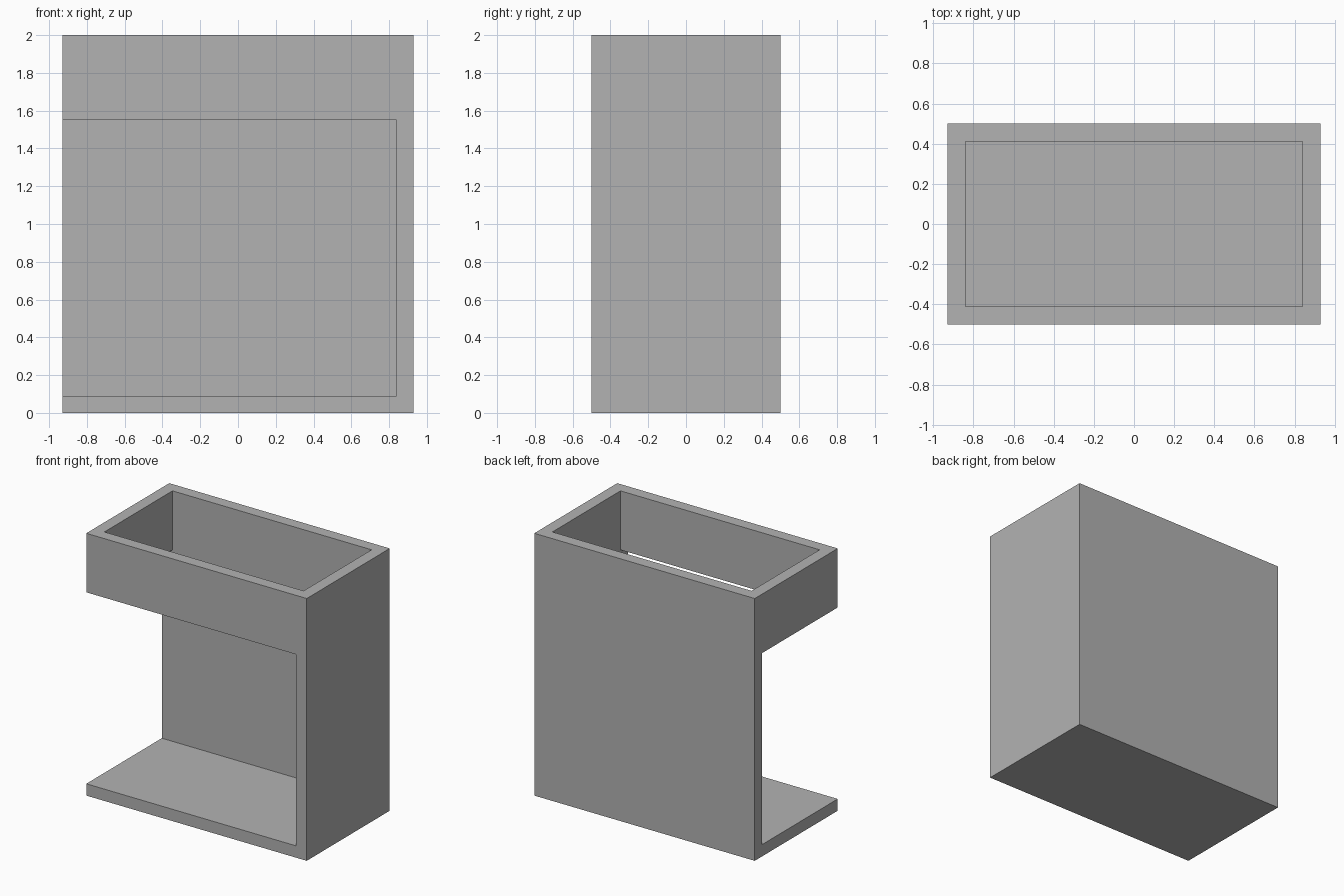
import bpy
from mathutils import Vector

cube = bpy.data.objects.get("Cube")
if cube:
    bpy.data.objects.remove(cube, do_unlink=True)

WIDTH, DEPTH, HEIGHT = 1.86, 1.0, 2.0
WALL = 0.09          # thickness of every panel
COLLAR_BOTTOM = 1.55  # underside of the upper rim
X, Y = WIDTH / 2, DEPTH / 2
OVER = 0.3           # how far cutters reach past the body

grey = bpy.data.materials.new("plain grey")
grey.use_nodes = True
colour = (0.448, 0.448, 0.448, 1)
grey.diffuse_color = colour
grey.node_tree.nodes["Principled BSDF"].inputs["Base Color"].default_value = colour


def box(name, low, high):
    """Axis-aligned box between two corners."""
    low, high = Vector(low), Vector(high)
    bpy.ops.mesh.primitive_cube_add(size=1)
    obj = bpy.context.object
    obj.name = name
    for v in obj.data.vertices:
        v.co = (low + high) / 2 + v.co * (high - low)
    obj.data.materials.append(grey)
    return obj


def cut(body, cutter):
    """Subtract the cutter from the body, then discard it."""
    cutter.hide_render = True
    mod = body.modifiers.new("cut", 'BOOLEAN')
    mod.operation = 'DIFFERENCE'
    mod.solver = 'EXACT'
    mod.object = cutter
    bpy.context.view_layer.objects.active = body
    bpy.ops.object.modifier_apply(modifier=mod.name)
    bpy.data.objects.remove(cutter, do_unlink=True)


# Solid outer block
body = box("open_housing", (-X, -Y, 0), (X, Y, HEIGHT))

# Large opening through the front and the -x side
cut(body, box("side_opening", (-X - OVER, -Y - OVER, WALL),
              (X - WALL, Y - WALL, COLLAR_BOTTOM)))

# Shaft through the top, leaving a rim of even thickness
cut(body, box("top_shaft", (WALL - X, WALL - Y, COLLAR_BOTTOM - OVER),
              (X - WALL, Y - WALL, HEIGHT + OVER)))
